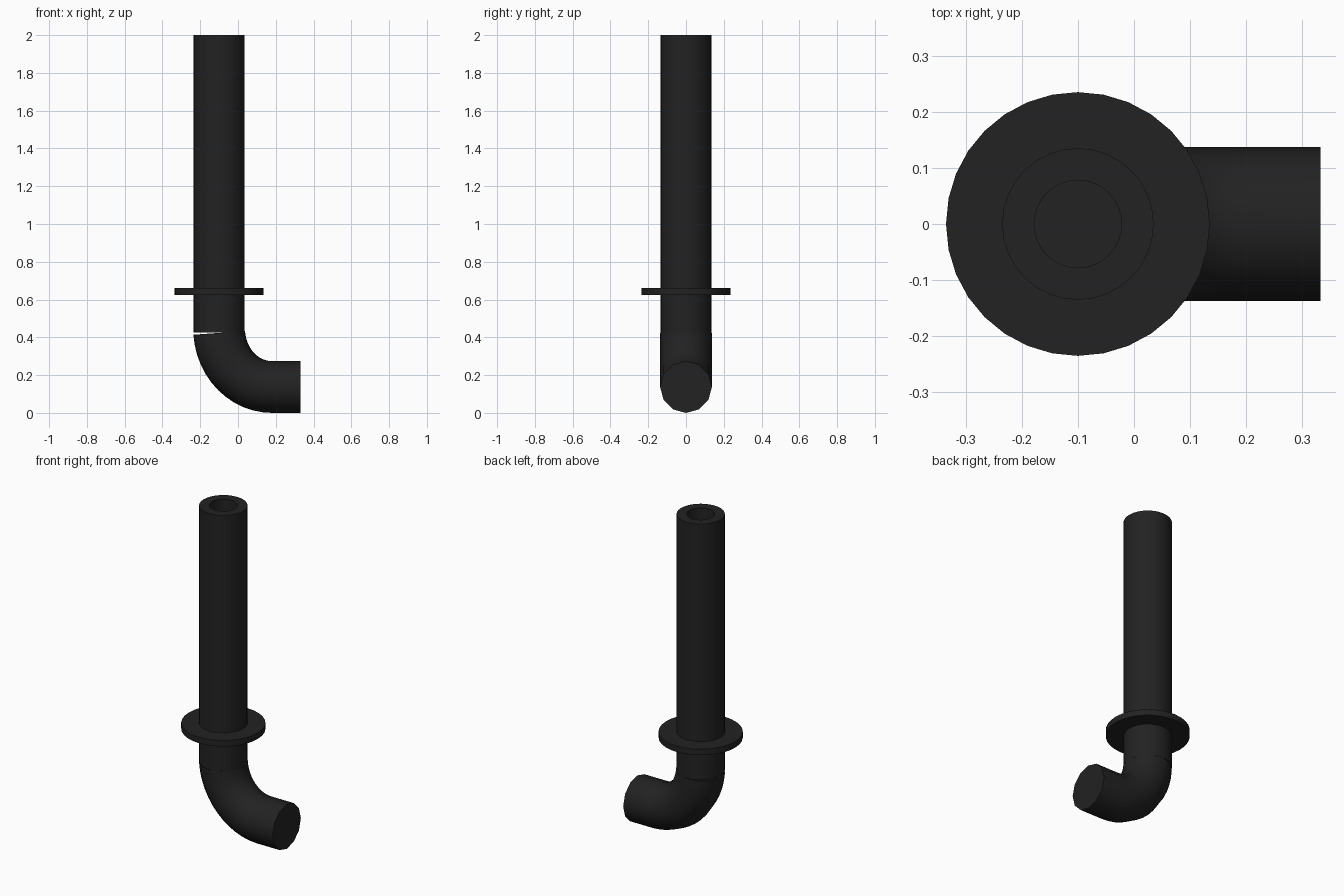
import bpy, bmesh
from math import cos, sin, pi, radians
from mathutils import Vector

if "Cube" in bpy.data.objects:
    bpy.data.objects.remove(bpy.data.objects["Cube"])

black = bpy.data.materials.new("black")
black.diffuse_color = (0.016, 0.016, 0.016, 1)
black.use_nodes = True
black.node_tree.nodes["Principled BSDF"].inputs["Base Color"].default_value = black.diffuse_color


def skin(name, rings, smooth_angle=40):
    """Join equal rings of points into a closed, capped surface."""
    bm = bmesh.new()
    loops = [[bm.verts.new(p) for p in ring] for ring in rings]
    n = len(loops[0])
    for a, b in zip(loops, loops[1:]):
        for i in range(n):
            j = (i + 1) % n
            bm.faces.new((a[i], a[j], b[j], b[i]))
    bm.faces.new(loops[0])
    bm.faces.new(loops[-1])
    bmesh.ops.recalc_face_normals(bm, faces=bm.faces[:])
    me = bpy.data.meshes.new(name)
    bm.to_mesh(me)
    bm.free()
    ob = bpy.data.objects.new(name, me)
    bpy.context.collection.objects.link(ob)
    me.materials.append(black)
    bpy.ops.object.select_all(action='DESELECT')
    ob.select_set(True)
    bpy.context.view_layer.objects.active = ob
    bpy.ops.object.shade_smooth_by_angle(angle=radians(smooth_angle))
    return ob


def lathe(name, profile, sides=32, x=-0.1):
    return skin(name, [[(x + r * cos(2 * pi * i / sides), r * sin(2 * pi * i / sides), z)
                        for i in range(sides)] for r, z in profile])


# Upright pipe with a recessed bore in its top
lathe("upright_pipe", [(0.135, 0.425), (0.135, 2.0), (0.078, 2.0), (0.078, 1.9)])

# Flange disc
lathe("flange", [(0.235, 0.624), (0.235, 0.661)])

# Elbow: 12-sided section swept through a bend, then straight to the outlet
path = []
for k in range(13):
    t = radians(4 + 86 * k / 12)
    path.append((Vector((0.18 - 0.28 * cos(t), 0, 0.445 - 0.308 * sin(t))),
                 Vector((cos(t), 0, sin(t)))))
path.append((Vector((0.332, 0, 0.137)), Vector((0, 0, 1))))
side = Vector((0, 1, 0))
skin("elbow", [[c + 0.137 * (n * cos(pi * i / 6) + side * sin(pi * i / 6))
                for i in range(12)] for c, n in path])
